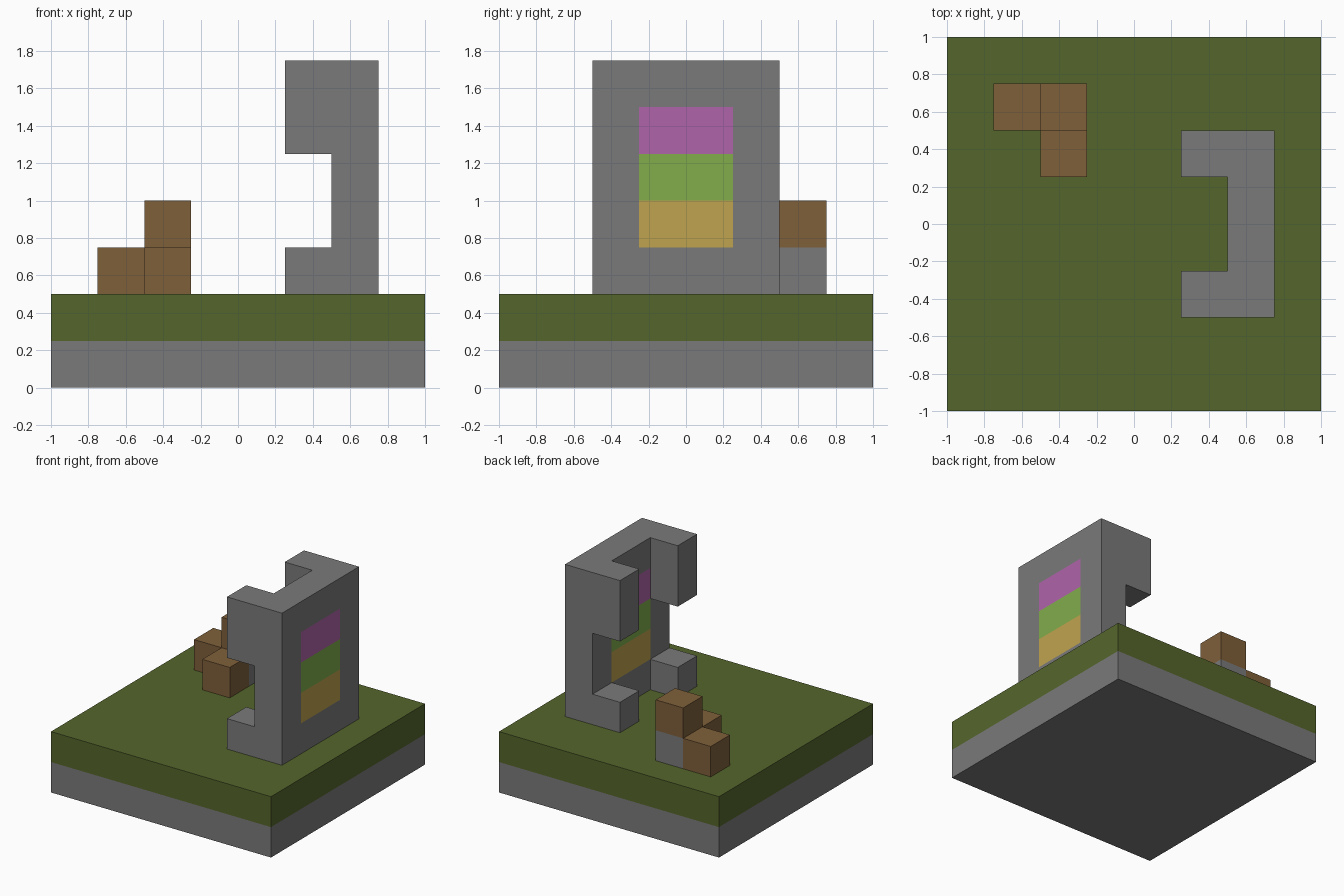
import bpy
import bmesh
from math import radians
from mathutils import Vector

UNIT = 0.25  # edge of one block


def linear(c):
    c /= 255
    return c / 12.92 if c <= 0.04045 else ((c + 0.055) / 1.055) ** 2.4


def make_material(name, *rgb):
    colour = (*[linear(c) for c in rgb], 1)
    mat = bpy.data.materials.new(name)
    mat.use_nodes = True
    mat.diffuse_color = colour
    bsdf = mat.node_tree.nodes["Principled BSDF"]
    bsdf.inputs["Base Color"].default_value = colour
    bsdf.inputs["Roughness"].default_value = 0.9
    return mat


def box_cells(x0, x1, y0, y1, z0, z1):
    return {(x, y, z) for x in range(x0, x1) for y in range(y0, y1) for z in range(z0, z1)}


def build_blocks(name, cells, materials, rule=lambda cell: 0):
    """Outer skin of joined blocks; rule picks the material of each block."""
    bm = bmesh.new()
    for cell in sorted(cells):
        centre = Vector(cell) + Vector((0.5, 0.5, 0.5))
        for axis in range(3):
            for side in (-1, 1):
                n = Vector((0, 0, 0))
                n[axis] = side
                if tuple(int(a + b) for a, b in zip(cell, n)) in cells:
                    continue
                u = Vector((n.y, n.z, n.x))
                v = n.cross(u)
                corners = [(-1, -1), (1, -1), (1, 1), (-1, 1)]
                face = bm.faces.new([bm.verts.new((centre + (n + u * a + v * b) / 2) * UNIT)
                                     for a, b in corners])
                face.material_index = rule(cell)
    bmesh.ops.remove_doubles(bm, verts=bm.verts, dist=0.001)
    bmesh.ops.dissolve_limit(bm, angle_limit=radians(1), verts=bm.verts,
                             edges=bm.edges, delimit={'MATERIAL'})
    mesh = bpy.data.meshes.new(name)
    bm.to_mesh(mesh)
    bm.free()
    for mat in materials:
        mesh.materials.append(mat)
    obj = bpy.data.objects.new(name, mesh)
    bpy.context.collection.objects.link(obj)
    return obj


if "Cube" in bpy.data.objects:
    bpy.data.objects.remove(bpy.data.objects["Cube"], do_unlink=True)

stone = make_material("stone grey", 122, 122, 122)
grass = make_material("grass green", 85, 102, 44)
wood = make_material("wood brown", 127, 96, 58)
amber = make_material("amber glass", 191, 164, 78)
lime = make_material("lime glass", 130, 173, 75)
pink = make_material("pink glass", 176, 99, 170)

# Ground: stone slab with a grass layer
build_blocks("ground", box_cells(-4, 4, -4, 4, 0, 2), [stone, grass], lambda c: c[2])

# Wall with short returns at both ends, split by a gap
wall = box_cells(2, 3, -2, 2, 2, 7)
for y in (-2, 1):
    wall |= box_cells(1, 2, y, y + 1, 2, 3) | box_cells(1, 2, y, y + 1, 5, 7)


# Window panes: one colour per course in the middle of the wall
def wall_colour(cell):
    x, y, z = cell
    return z - 2 if x == 2 and y in (-1, 0) and 3 <= z <= 5 else 0


build_blocks("window_wall", wall, [stone, amber, lime, pink], wall_colour)

# Crate stack around a stone footing
build_blocks("crate_footing", {(-2, 2, 2)}, [stone])
for name, cell in (("top_crate", (-2, 2, 3)), ("front_crate", (-2, 1, 2)),
                   ("side_crate", (-3, 2, 2))):
    build_blocks(name, {cell}, [wood])
